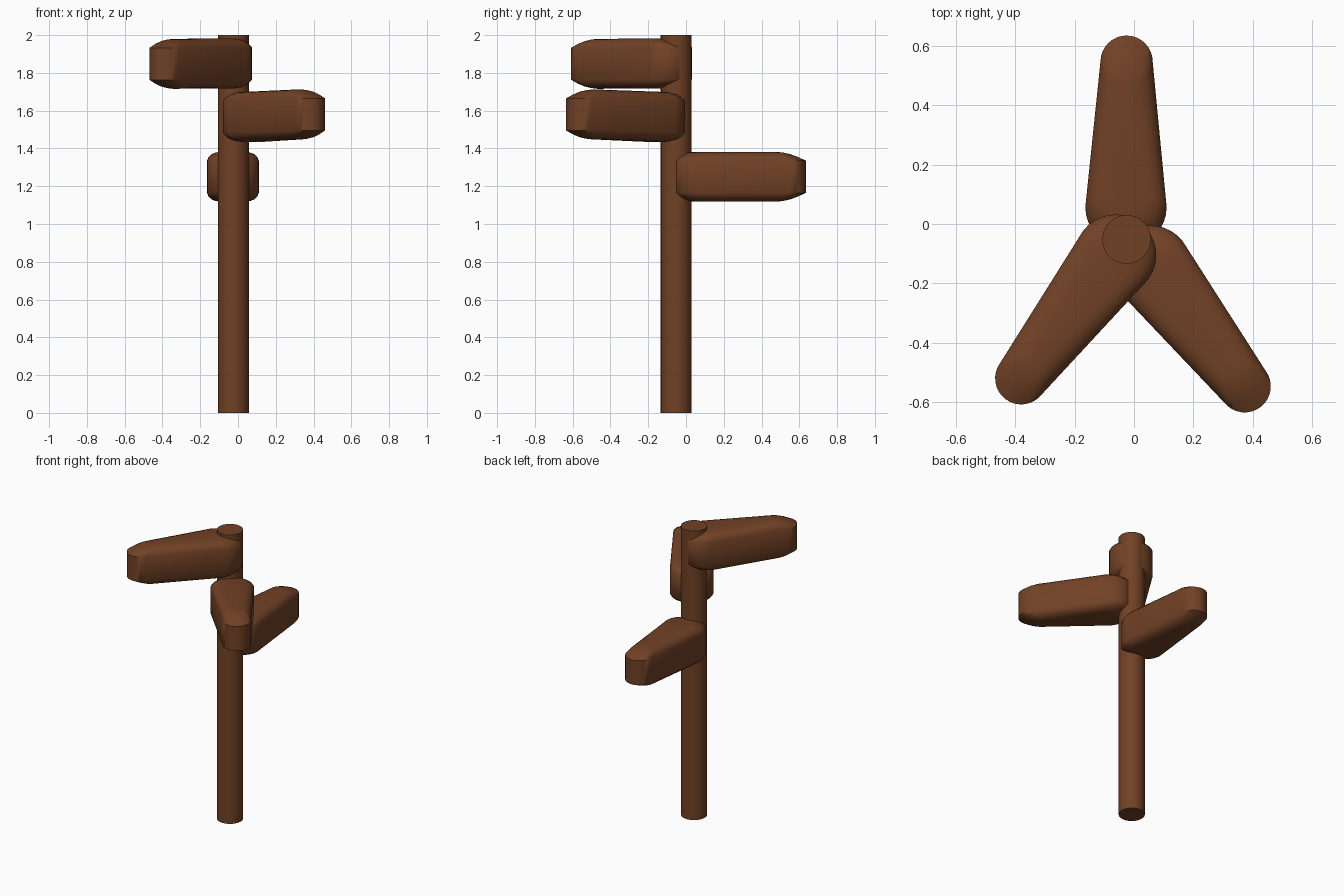
import bpy, bmesh, math
from mathutils import Vector

if "Cube" in bpy.data.objects:
    bpy.data.objects.remove(bpy.data.objects["Cube"])

wood = bpy.data.materials.new("brown wood")
wood.diffuse_color = (0.165, 0.053, 0.019, 1)
wood.use_nodes = True
wood.node_tree.nodes["Principled BSDF"].inputs["Base Color"].default_value = wood.diffuse_color


def finish(name, bm, angle):
    bmesh.ops.recalc_face_normals(bm, faces=bm.faces)
    mesh = bpy.data.meshes.new(name)
    bm.to_mesh(mesh)
    bm.free()
    mesh.materials.append(wood)
    ob = bpy.data.objects.new(name, mesh)
    bpy.context.collection.objects.link(ob)
    bpy.ops.object.select_all(action='DESELECT')
    ob.select_set(True)
    bpy.context.view_layer.objects.active = ob
    bpy.ops.object.shade_smooth_by_angle(angle=math.radians(angle))


# (height from board middle, side inset, extra end inset)
HALF = [(0.085, 0.0, 0.0), (0.105, 0.008, 0.035), (0.12, 0.024, 0.06),
        (0.128, 0.045, 0.075), (0.132, 0.07, 0.085)]
LEVELS = [(-z, s, e) for z, s, e in reversed(HALF)] + HALF


def board(name, base, tip, r_base=0.137, r_tip=0.088, n=16):
    """Tapered board with round ends, stacked outlines from bottom to top."""
    base, tip = Vector(base), Vector(tip)
    along = (tip - base).to_2d().normalized()
    side = Vector((-along.y, along.x))
    bm = bmesh.new()
    rings = []
    for dz, inset, end in LEVELS:
        ring = []
        for c, r, sign, shift in ((tip, r_tip, 1, -end), (base, r_base, -1, end * 0.5)):
            r = max(r - inset, 0.01)
            for i in range(n + 1):
                a = math.pi * (i / n - 0.5)
                p = along * (sign * r * math.cos(a) + shift) + side * (sign * r * math.sin(a))
                ring.append(bm.verts.new((c.x + p.x, c.y + p.y, c.z + dz)))
        rings.append(ring)
    for lo, hi in zip(rings, rings[1:]):
        for i in range(len(lo)):
            j = (i + 1) % len(lo)
            bm.faces.new((lo[i], lo[j], hi[j], hi[i]))
    bm.faces.new(rings[0])
    bm.faces.new(rings[-1])
    finish(name, bm, 50)


# upright post
bm = bmesh.new()
bmesh.ops.create_cone(bm, cap_ends=True, segments=48, radius1=0.082, radius2=0.082, depth=2)
bmesh.ops.translate(bm, verts=bm.verts, vec=(-0.025, -0.052, 1))
finish("post", bm, 40)

# three direction boards
board("upper_left_board", (-0.062, -0.105, 1.85), (-0.38, -0.52, 1.848))
board("middle_right_board", (0.056, -0.142, 1.567), (0.373, -0.547, 1.58))
board("lower_back_board", (-0.027, 0.057, 1.25), (-0.025, 0.547, 1.25))
